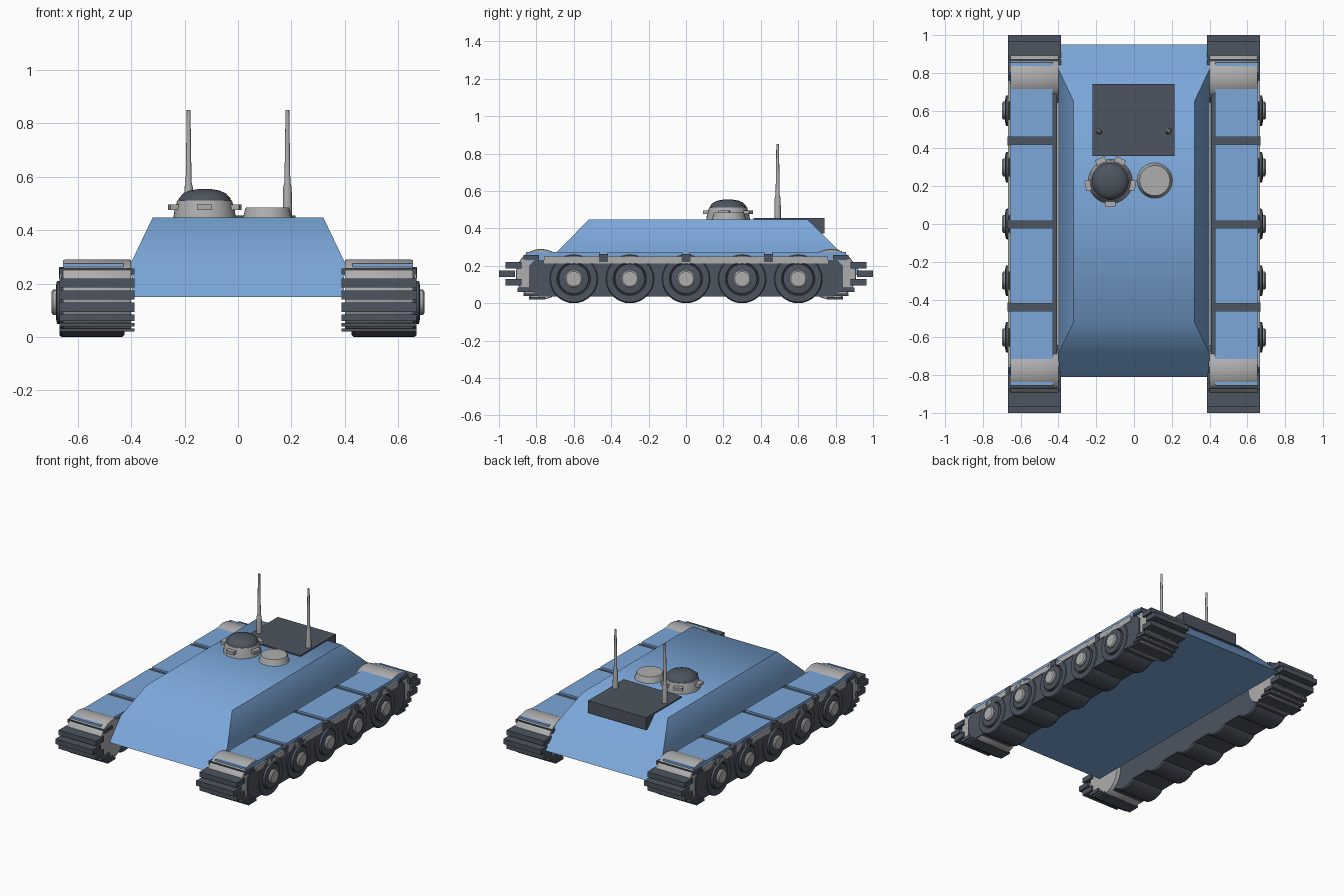
import bpy, bmesh, math
from mathutils import Matrix, Vector

cube = bpy.data.objects.get("Cube")
if cube:
    bpy.data.objects.remove(cube, do_unlink=True)


def material(name, rgb):
    m = bpy.data.materials.new(name)
    m.use_nodes = True
    m.diffuse_color = (*rgb, 1)
    m.node_tree.nodes["Principled BSDF"].inputs["Base Color"].default_value = (*rgb, 1)
    return m


BLUE = material("blue paint", (0.2, 0.39, 0.7))
DARK = material("dark steel", (0.075, 0.09, 0.115))
GREY = material("light grey metal", (0.42, 0.42, 0.43))


def finish(name, bm, mat, smooth=None):
    bmesh.ops.remove_doubles(bm, verts=bm.verts, dist=0.0002)
    bmesh.ops.recalc_face_normals(bm, faces=bm.faces)
    mesh = bpy.data.meshes.new(name)
    bm.to_mesh(mesh)
    bm.free()
    mesh.materials.append(mat)
    ob = bpy.data.objects.new(name, mesh)
    bpy.context.collection.objects.link(ob)
    if smooth:
        bpy.ops.object.select_all(action='DESELECT')
        ob.select_set(True)
        bpy.context.view_layer.objects.active = ob
        bpy.ops.object.shade_smooth_by_angle(angle=math.radians(smooth))
    return ob


def box(name, x, y, z, mat):
    bm = bmesh.new()
    size = [abs(b - a) for a, b in (x, y, z)]
    mid = [(a + b) / 2 for a, b in (x, y, z)]
    bmesh.ops.create_cube(bm, size=1, matrix=Matrix.Translation(mid) @ Matrix.Diagonal((*size, 1)))
    return finish(name, bm, mat)


def loft(name, rings, mat, smooth=None):
    """Skin a stack of closed rings and cap both ends."""
    bm = bmesh.new()
    loops = [[bm.verts.new(p) for p in ring] for ring in rings]
    n = len(loops[0])
    for a, b in zip(loops, loops[1:]):
        for i in range(n):
            bm.faces.new((a[i], a[(i + 1) % n], b[(i + 1) % n], b[i]))
    bm.faces.new(loops[0])
    bm.faces.new(loops[-1])
    return finish(name, bm, mat, smooth)


def lathe(name, profile, centre, mat, side=0, segments=32):
    """Turn (radius, height) pairs about z, or about x when a side is given."""
    turn = Matrix.Translation(centre) @ Matrix.Rotation(side * math.pi / 2, 4, 'Y')
    angles = [2 * math.pi * i / segments for i in range(segments)]
    rings = [[turn @ Vector((r * math.cos(a), r * math.sin(a), h)) for a in angles]
             for r, h in profile]
    return loft(name, rings, mat, 35)


# Hull: upright lower sides, sloped upper sides, raked nose and tail
def level(w, front, back, z):
    return [(-w, front, z), (w, front, z), (w, back, z), (-w, back, z)]


loft("hull", [level(0.395, -0.81, 0.95, 0.15), level(0.4, -0.685, 0.82, 0.28),
              level(0.32, -0.52, 0.65, 0.447)], BLUE, 50)

# Engine deck and aerials
box("engine_deck", (-0.22, 0.215), (0.36, 0.74), (0.372, 0.455), DARK)
for s, label in ((1, "left"), (-1, "right")):
    lathe(label + "_aerial", [(0.018, 0.44), (0.016, 0.56), (0.011, 0.58), (0.007, 0.85)],
          (s * 0.185, 0.49, 0), GREY, segments=12)

# Cupola with vision blocks, and the second hatch
cx, cy = -0.125, 0.225
lathe("cupola_ring", [(0.118, 0.44), (0.113, 0.475), (0.102, 0.512)], (cx, cy, 0), GREY)
lathe("cupola_dome", [(0.1, 0.505), (0.096, 0.52), (0.08, 0.538), (0.055, 0.549),
                      (0.025, 0.554), (0.004, 0.555)], (cx, cy, 0), DARK)
for i, angle in enumerate((-90, -10, 65, 115, 190)):
    block = box(f"vision_block_{i}", (-0.02, 0.02), (-0.028, 0.028), (-0.01, 0.01), GREY)
    a = math.radians(angle)
    block.location = (cx + 0.115 * math.cos(a), cy + 0.115 * math.sin(a), 0.486)
    block.rotation_euler.z = a
lathe("round_hatch", [(0.097, 0.44), (0.088, 0.458), (0.084, 0.478), (0.08, 0.485)],
      (0.11, 0.23, 0), GREY)

# Running gear, built once per side
# End plates of the track: (centre height, thickness, outermost reach)
PLATES = ((0.246, 0.022, 0.87), (0.203, 0.034, 0.965), (0.157, 0.034, 1.0),
          (0.112, 0.036, 0.965), (0.072, 0.024, 0.9), (0.046, 0.014, 0.87), (0.026, 0.012, 0.84))
for s, label in ((1, "left"), (-1, "right")):
    def sbox(name, x, y, z, mat):
        box(f"{label}_{name}", (s * x[0], s * x[1]), y, z, mat)

    # Track core: a flat-sided slab with chamfered ends
    outline = [(-0.84, 0.08), (-0.79, 0.035), (0.79, 0.035), (0.84, 0.08),
               (0.84, 0.2), (0.81, 0.23), (-0.81, 0.23), (-0.84, 0.2)]
    loft(label + "_track_core", [[(s * x, y, z) for y, z in outline] for x in (0.425, 0.662)], DARK)
    sbox("track_top_rail", (0.405, 0.668), (-0.76, 0.76), (0.212, 0.25), GREY)

    # Mudguard panels with dark joints between them
    for i, (a, b) in enumerate(((-0.855, -0.46), (-0.42, -0.02), (0.015, 0.42), (0.46, 0.855))):
        sbox(f"mudguard_{i}", (0.428, 0.656), (a, b), (0.225, 0.275), BLUE)
    for y in (-0.44, 0, 0.44):
        sbox("mudguard_joint", (0.41, 0.67), (y - 0.024, y + 0.024), (0.22, 0.262), DARK)
    sbox("mudguard_inner_edge", (0.408, 0.428), (-0.7, 0.7), (0.235, 0.258), DARK)

    # Road wheels
    for i in range(-2, 3):
        y = i * 0.3
        lathe(f"{label}_wheel_{i + 3}",
              [(0.122, 0.425), (0.13, 0.435), (0.13, 0.66), (0.124, 0.668), (0.09, 0.668),
               (0.082, 0.66), (0.08, 0.678), (0.06, 0.682)], (0, y, 0.13), DARK, s)
        lathe(f"{label}_hub_{i + 3}", [(0.048, 0.66), (0.048, 0.692), (0.04, 0.698)],
              (0, y, 0.13), GREY, s, 20)

    # End drums and the track plates stacked around them
    for end, place in ((-1, "front"), (1, "rear")):
        lathe(f"{label}_{place}_drum", [(0.132, 0.4), (0.135, 0.405), (0.135, 0.65), (0.132, 0.655)],
              (0, end * 0.775, 0.155), GREY, s)
        for i, (z, t, reach) in enumerate(PLATES):
            sbox(f"{place}_track_plate_{i}", (0.387, 0.668),
                 (end * (reach - 0.085), end * reach), (z - t / 2, z + t / 2), DARK)
